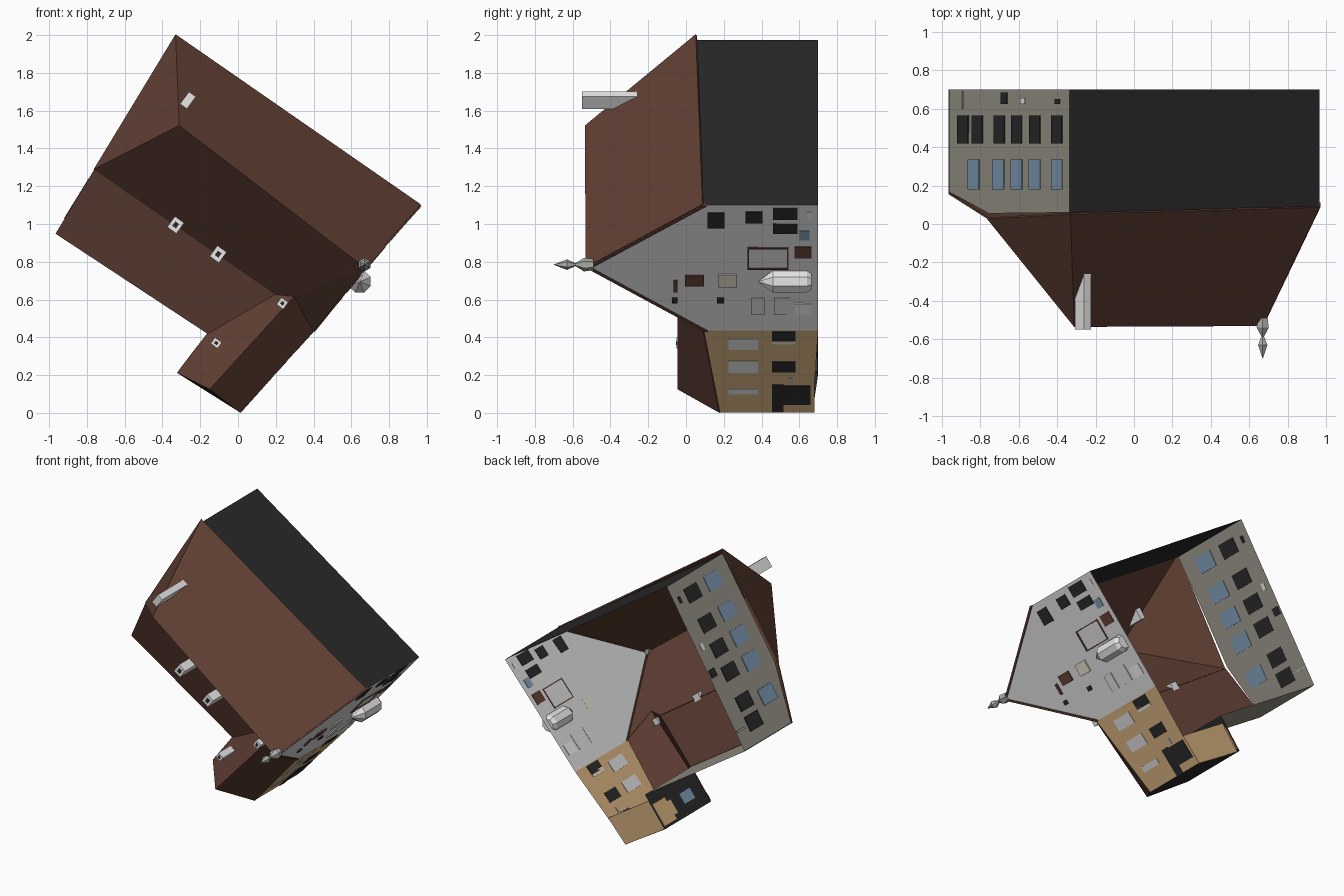
import bpy, bmesh, math
from mathutils import Vector

if "Cube" in bpy.data.objects:
    bpy.data.objects.remove(bpy.data.objects["Cube"])

def mat(name, r, g, b):
    m = bpy.data.materials.new(name)
    m.diffuse_color = (r, g, b, 1)
    m.use_nodes = True
    m.node_tree.nodes["Principled BSDF"].inputs["Base Color"].default_value = m.diffuse_color
    return m

BROWN = mat("roof_brown", .118, .05, .034)
GREY = mat("light_grey_wall", .68, .68, .68)
OLIVE = mat("olive_grey_wall", .30, .285, .235)
DARK = mat("charcoal", .022, .022, .022)
TAN = mat("tan_wall", .63, .41, .2)
BLUE = mat("blue_glass", .2, .31, .43)
PALE = mat("pale_stone", .8, .8, .8)
BEIGE = mat("beige_panel", .72, .68, .56)
STONE = mat("mid_stone", .42, .42, .4)

def mesh(name, verts, faces, m, thick=0):
    me = bpy.data.meshes.new(name)
    me.from_pydata([tuple(v) for v in verts], [], faces)
    bm = bmesh.new(); bm.from_mesh(me)
    bmesh.ops.recalc_face_normals(bm, faces=bm.faces)
    bm.to_mesh(me); bm.free()
    ob = bpy.data.objects.new(name, me)
    bpy.context.collection.objects.link(ob)
    me.materials.append(m)
    if thick:
        s = ob.modifiers.new("thickness", 'SOLIDIFY')
        s.thickness = thick; s.offset = 0
    return ob

def box(name, cx, cz, y0, y1, w, d, ang, m):
    """upright block (height runs along y), turned by ang in the x-z plan"""
    u = Vector((math.cos(ang), 0, math.sin(ang))); v = Vector((-u.z, 0, u.x))
    vs = [Vector((cx, y, cz)) + u*a*w/2 + v*b*d/2 for y in (y0, y1)
          for a, b in ((-1, -1), (1, -1), (1, 1), (-1, 1))]
    fs = [(0, 1, 2, 3), (4, 5, 6, 7)] + [(i, (i+1) % 4, (i+1) % 4+4, i+4) for i in range(4)]
    return mesh(name, vs, fs, m)

def lathe(name, cx, cz, prof, n, m):
    """turned shape about a y-directed axis; prof = (y, radius)"""
    vs = [(cx + r*math.cos(2*math.pi*(i+.5)/n), y, cz + r*math.sin(2*math.pi*(i+.5)/n))
          for y, r in prof for i in range(n)]
    fs = [(k*n+i, k*n+(i+1) % n, (k+1)*n+(i+1) % n, (k+1)*n+i)
          for k in range(len(prof)-1) for i in range(n)]
    fs += [tuple(range(n)), tuple(range((len(prof)-1)*n, len(prof)*n))]
    return mesh(name, vs, fs, m)

# key roof points
A, B = Vector((-.33, .055, 2.0)), Vector((.965, .09, 1.10))
R1, R2 = Vector((-.31, -.53, 1.52)), Vector((.67, -.525, .77))
C, D = Vector((.40, .095, .435)), Vector((-.965, .16, .95))
M1, M2 = Vector((-.76, .03, 1.29)), Vector((.2, 0, .63))
E = Vector((-.16, .17, .42))
W1, W2 = Vector((-.15, -.04, .125)), Vector((.3, -.04, .62))
WL, WR = Vector((-.32, .175, .21)), Vector((.01, .18, .003))

# roofs
mesh("main_roof", [A, B, R2, R1, M1, M2, W2, C],
     [(0, 1, 2, 3), (3, 2, 6, 5, 4), (2, 7, 6), (0, 3, 4)], BROWN, .012)
mesh("lean_to_roof", [M1, D, E, M2], [(0, 1, 2, 3)], BROWN, .01)
mesh("wing_roof", [W1, W2, M2, E, WL, WR, C],
     [(0, 1, 2, 3, 4), (0, 5, 6, 1)], BROWN, .01)
# brown edge boards along the gable
for p in (B, C):
    drop = Vector((0, .022, 0))
    mesh("gable_board", [p, R2, R2 + drop, p + drop], [(0, 1, 2, 3)], BROWN, .018)

# walls, open underneath; the left and back walls sit just inside the roof edge
AW = A + Vector((-.005, .005, -.025))
def wall(name, tops, m, base=.7, base2=None):
    a, b = tops[0], tops[-1]
    vs = list(tops) + [Vector((b.x, base2 or base, b.z)), Vector((a.x, base, a.z))]
    mesh(name, vs, [tuple(range(len(vs)))], m)

wall("back_wall", [AW, B], DARK)
wall("gable_wall", [B, R2 + Vector((0, .02, 0)), C], GREY)
wall("left_wall", [AW, M1 + Vector((.005, .025, 0)), D + Vector((.006, .005, 0))], OLIVE)
wall("lean_to_wall", [D, E], OLIVE)
wall("wing_right_wall", [C, WR], TAN, .7, .67)
wall("wing_end_wall", [WR, W1, WL], DARK, .67, .7)
wall("wing_left_wall", [WL, E], DARK)
lo = [Vector((v.x, .675, v.z)) for v in (WR, WL, Vector((-.19, 0, .38)), Vector((.15, 0, .16)))]
mesh("porch_floor", lo, [(0, 1, 2, 3)], TAN, .01)

# plates laid on a wall between plan points p and q
def plate(name, p, q, axis, t0, t1, y0, y1, m, thick=.009):
    def at(t, y):
        k = (t - p[axis]) / (q[axis] - p[axis])
        return Vector((p.x + k*(q.x-p.x), y, p.z + k*(q.z-p.z)))
    return mesh(name, [at(t0, y0), at(t1, y0), at(t1, y1), at(t0, y1)], [(0, 1, 2, 3)], m, thick)

# left wall windows
for x in (-.835, -.705, -.61, -.515, -.40):
    plate("blue_window", AW, D, 0, x-.029, x+.029, .18, .335, BLUE)
for x in (-.89, -.815, -.70, -.61, -.515, -.40):
    plate("dark_window", AW, D, 0, x-.027, x+.027, .42, .565, DARK)
plate("cellar_window", AW, D, 0, -.69, -.66, .625, .685, DARK)
plate("cellar_vent", AW, D, 0, -.41, -.385, .625, .65, DARK)
plate("round_lamp", AW, D, 0, -.59, -.565, .625, .655, PALE)
plate("drain_pipe", AW, D, 0, -.897, -.89, .60, .69, STONE)

# gable wall: centre z, half height, y range, colour
for z, h, y0, y1, m in ((1.02, .04, .115, .205, DARK), (1.035, .03, .315, .405, DARK),
                        (1.055, .03, .46, .59, DARK), (.975, .025, .46, .59, DARK),
                        (.70, .027, -.005, .095, BROWN), (.70, .032, .17, .27, BEIGE),
                        (.67, .03, -.065, -.045, BROWN), (.595, .012, -.075, -.045, DARK),
                        (.595, .012, .165, .20, DARK), (.85, .03, .575, .665, BROWN),
                        (.94, .025, .60, .655, BLUE), (.565, .045, .345, .415, GREY),
                        (.565, .045, .465, .55, GREY), (.55, .03, .575, .665, PALE),
                        (1.05, .015, .64, .665, PALE)):
    plate("gable_panel", B, C, 2, z-h, z+h, y0, y1, m)
# brown framed panel
for z0, z1, y0, y1 in ((.76, .875, .325, .333), (.76, .875, .535, .543),
                       (.76, .766, .325, .543), (.869, .875, .325, .543)):
    plate("panel_frame", B, C, 2, z0, z1, y0, y1, BROWN)

# wing right wall windows and door
for z, h, y0, y1, m in ((.365, .03, .225, .38, GREY), (.245, .03, .225, .38, GREY),
                        (.115, .015, .225, .38, GREY), (.405, .025, .455, .58, DARK),
                        (.378, .012, .455, .58, BEIGE), (.245, .028, .455, .58, DARK),
                        (.078, .073, .455, .515, DARK), (.095, .05, .515, .66, DARK),
                        (.17, .015, .54, .565, STONE)):
    plate("wing_panel", C, WR, 2, z-h, z+h, y0, y1, m)
plate("wing_blue_window", WL, E, 2, .27, .33, .29, .41, BLUE)
# arched porch opening through the wing's left wall
for z0, z1, y0 in ((.225, .25, .55), (.25, .33, .51), (.33, .355, .55)):
    plate("porch_arch", WL, E, 2, z0, z1, y0, .69, TAN)

# oriel bay with pointed cap
lathe("oriel_bay", .645, .695, [(.385, .004), (.46, .062), (.64, .062), (.665, .045)], 8, PALE)

# roof finial
lathe("finial", .67, .785, [(-.70, .001), (-.63, .028), (-.585, .008), (-.54, .036),
                            (-.49, .03)], 6, STONE)

# chimneys with dark flues
ang = math.radians(-36)
for name, x, z, y0, y1, w, d in (("main_chimney", -.265, 1.655, -.55, -.25, .045, .08),
                                 ("lean_to_chimney", -.33, .995, -.2, .03, .06, .07),
                                 ("lean_to_chimney", -.105, .84, -.2, .02, .06, .07),
                                 ("wing_chimney", .235, .58, -.12, .01, .045, .045),
                                 ("wing_chimney", -.115, .37, -.05, .09, .045, .04)):
    box(name, x, z, y0, y1, w, d, ang, PALE)
    if name != "main_chimney":
        box("flue", x, z, y0-.004, y0+.004, w*.4, d*.4, ang, DARK)
